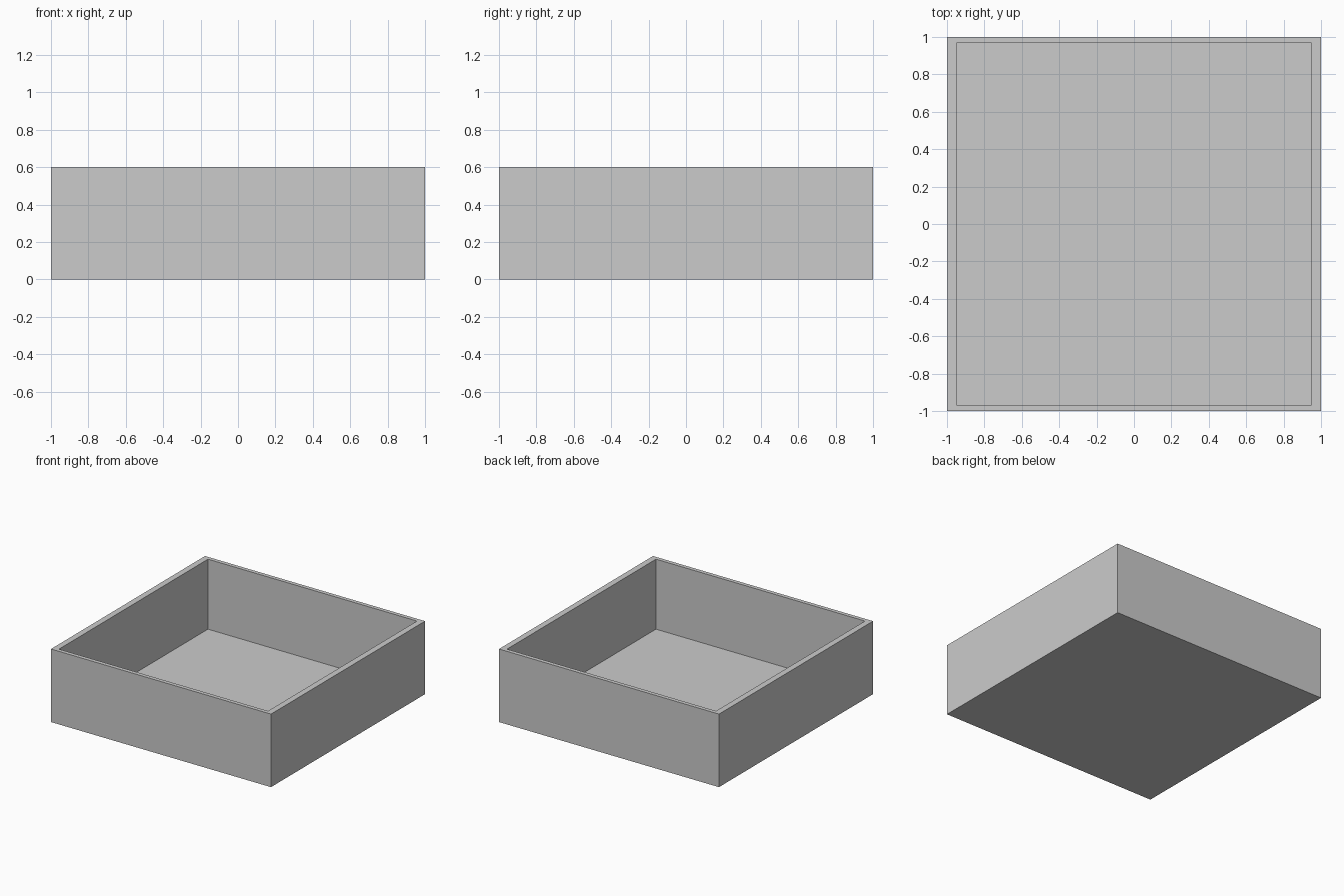
import bpy, bmesh
from mathutils import Vector

if "Cube" in bpy.data.objects:
    bpy.data.objects.remove(bpy.data.objects["Cube"])

HEIGHT, FLOOR = 0.6, 0.025
INNER_X, INNER_Y = 0.95, 0.967

# Open tray: a block whose top is inset to form the rim, then sunk to the floor
bm = bmesh.new()
bmesh.ops.create_cube(bm, size=2)
for v in bm.verts:
    v.co.z = HEIGHT if v.co.z > 0 else 0
top = max(bm.faces, key=lambda f: f.calc_center_median().z)

# Rim, thicker on the left and right sides
bmesh.ops.inset_region(bm, faces=[top], thickness=0.03)
for v in top.verts:
    v.co.x = INNER_X if v.co.x > 0 else -INNER_X
    v.co.y = INNER_Y if v.co.y > 0 else -INNER_Y

# Inner walls and floor
floor = bmesh.ops.extrude_discrete_faces(bm, faces=[top])["faces"][0]
bmesh.ops.translate(bm, verts=floor.verts, vec=Vector((0, 0, FLOOR - HEIGHT)))
bmesh.ops.recalc_face_normals(bm, faces=bm.faces)

mesh = bpy.data.meshes.new("tray")
bm.to_mesh(mesh)
bm.free()
tray = bpy.data.objects.new("tray", mesh)
bpy.context.collection.objects.link(tray)
